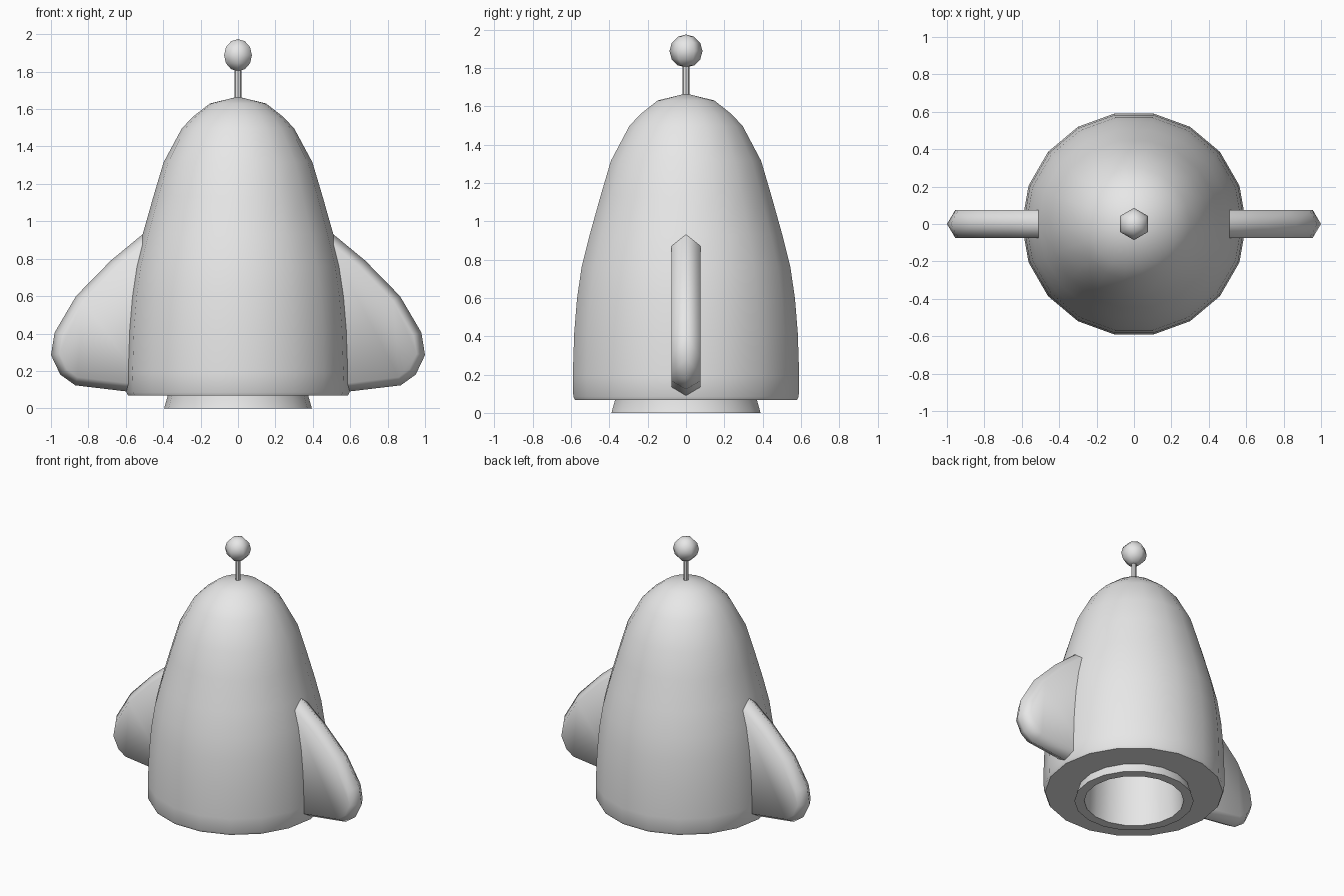
import bpy, bmesh, math
from mathutils import Vector

cube = bpy.data.objects.get("Cube")
if cube:
    bpy.data.objects.remove(cube, do_unlink=True)

grey = bpy.data.materials.new("plain_grey")
grey.use_nodes = True
grey.diffuse_color = (0.8, 0.8, 0.8, 1)
grey.node_tree.nodes["Principled BSDF"].inputs["Base Color"].default_value = (0.8, 0.8, 0.8, 1)


def finish(bm, name, angle):
    """Turn a bmesh into a smooth-shaded object."""
    bmesh.ops.recalc_face_normals(bm, faces=bm.faces[:])
    mesh = bpy.data.meshes.new(name)
    bm.to_mesh(mesh)
    bm.free()
    mesh.materials.append(grey)
    obj = bpy.data.objects.new(name, mesh)
    bpy.context.collection.objects.link(obj)
    bpy.ops.object.select_all(action='DESELECT')
    obj.select_set(True)
    bpy.context.view_layer.objects.active = obj
    bpy.ops.object.shade_smooth_by_angle(angle=math.radians(angle))
    return obj


def lathe(name, profile, sides, angle=40):
    """Spin (radius, height) points round z; radius 0 closes to a point."""
    bm = bmesh.new()
    rings = []
    for r, z in profile:
        if r == 0:
            rings.append([bm.verts.new((0, 0, z))] * sides)
        else:
            turns = [math.tau * i / sides for i in range(sides)]
            rings.append([bm.verts.new((r * math.cos(t), r * math.sin(t), z)) for t in turns])
    for a, b in zip(rings, rings[1:]):
        for i in range(sides):
            j = (i + 1) % sides
            bm.faces.new(list(dict.fromkeys((a[i], a[j], b[j], b[i]))))
    return finish(bm, name, angle)


# Hull, with a hidden recess that holds the nozzle
lathe("rocket_body", [
    (0, 0.6), (0.365, 0.58), (0.365, 0.068),
    (0.588, 0.068), (0.597, 0.085), (0.6, 0.19), (0.592, 0.42), (0.577, 0.6),
    (0.553, 0.76), (0.51, 0.93), (0.452, 1.134), (0.398, 1.315), (0.3, 1.497),
    (0.24, 1.56), (0.15, 1.63), (0, 1.666)], 18)

# Hollow flared nozzle
lathe("nozzle", [
    (0, 0.55), (0.36, 0.52), (0.375, 0.07), (0.395, 0),
    (0.33, 0), (0.31, 0.45), (0, 0.48)], 18)

# Antenna rod and ball
lathe("antenna_rod", [(0, 1.6), (0.018, 1.6), (0.018, 1.84), (0, 1.84)], 8)
bm = bmesh.new()
bmesh.ops.create_uvsphere(bm, u_segments=6, v_segments=6, radius=0.086)
bmesh.ops.translate(bm, vec=(0, 0, 1.888), verts=bm.verts)
finish(bm, "antenna_ball", 70)

# Side fins: a ridge outline with an inset flat face on each side
outline = [Vector(p) for p in [
    (0.46, 0.96), (0.508, 0.932), (0.68, 0.79), (0.866, 0.6), (0.98, 0.406),
    (1.0, 0.285), (0.95, 0.18), (0.87, 0.123), (0.594, 0.09), (0.5, 0.085)]]


def inset_point(i, depth=0.045):
    before, after = outline[max(i - 1, 0)], outline[min(i + 1, len(outline) - 1)]
    d = (after - before).normalized()
    return outline[i] + Vector((d.y, -d.x)) * depth


def fin(name, side):
    bm = bmesh.new()
    count = len(outline)
    ridge = [bm.verts.new((side * p.x, 0, p.y)) for p in outline]
    for half in (-0.075, 0.075):
        inner = []
        for i in range(count):
            p = inset_point(i)
            inner.append(bm.verts.new((side * p.x, half, p.y)))
        bm.faces.new(inner)
        for i in range(count - 1):
            bm.faces.new((ridge[i], ridge[i + 1], inner[i + 1], inner[i]))
    # close the root, which sits inside the hull
    bmesh.ops.holes_fill(bm, edges=[e for e in bm.edges if e.is_boundary], sides=0)
    return finish(bm, name, 66)


fin("left_fin", 1)
fin("right_fin", -1)
